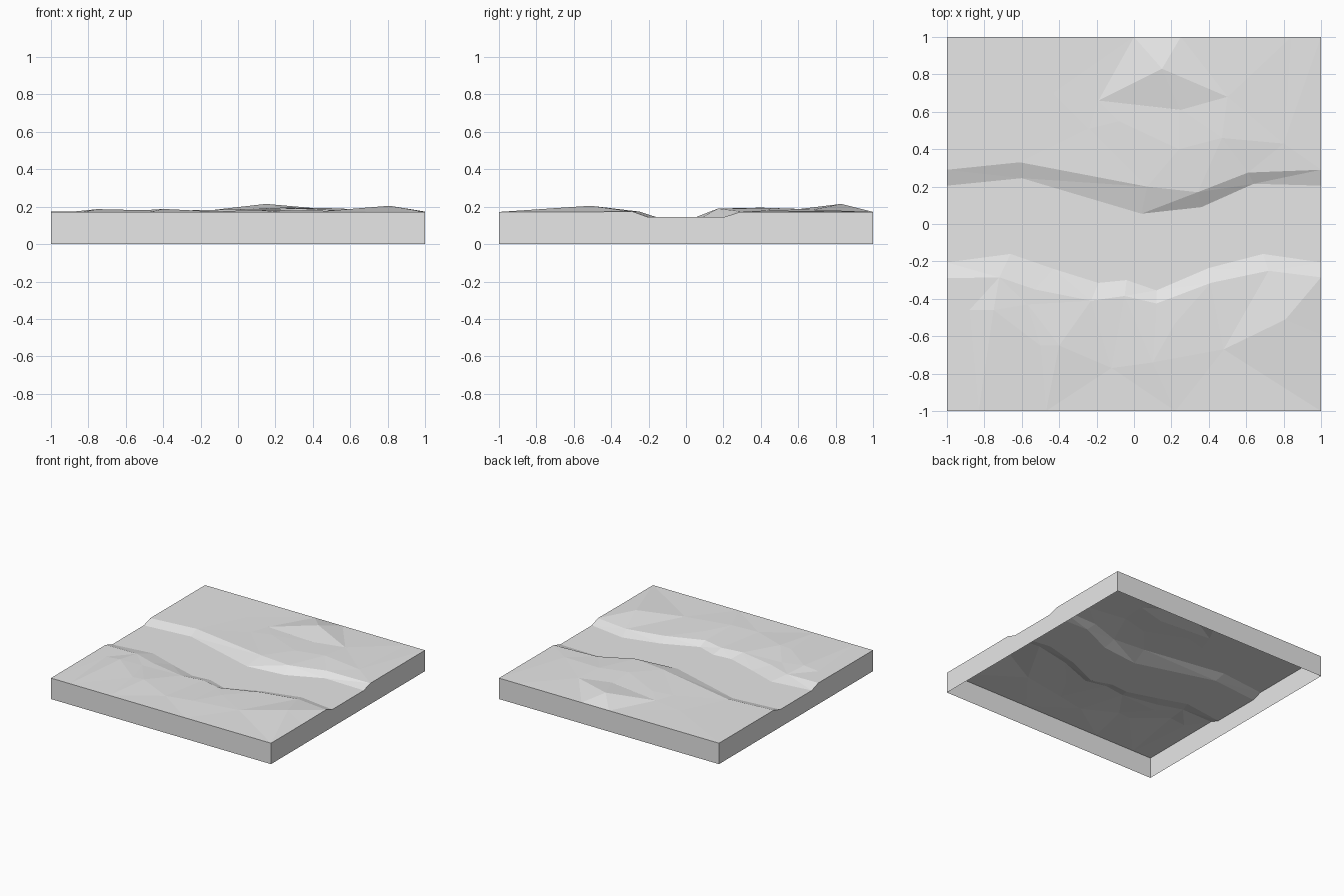
import bpy
import bmesh
from mathutils import Vector
from mathutils.geometry import delaunay_2d_cdt

if "Cube" in bpy.data.objects:
    bpy.data.objects.remove(bpy.data.objects["Cube"], do_unlink=True)

RIM = 0.172   # height of the tile border
BED = 0.145   # height of the flat river bed

points, heights, edges = [], [], []


def add_point(x, y, z):
    """Store one ground point, reusing a point that is already there."""
    p = Vector((x, y))
    for i, q in enumerate(points):
        if (p - q).length < 0.001:
            return i
    points.append(p)
    heights.append(z)
    return len(points) - 1


def add_line(coords, z=None):
    """Store a crease line; points carry their own height unless z is given."""
    ids = [add_point(c[0], c[1], c[2] if z is None else z) for c in coords]
    edges.extend(zip(ids, ids[1:]))


# River banks: bed edge and upper lip on each side
add_line([(-1, .205), (-.6, .245), (.04, .055), (.36, .09), (.64, .215), (1, .205)], BED)
add_line([(-1, -.205), (-.66, -.16), (-.43, -.24), (-.19, -.315), (-.04, -.3),
          (.12, -.355), (.4, -.235), (.69, -.16), (1, -.205)], BED)
add_line([(-1, .29, RIM), (-.61, .33, .174), (.07, .2, .187), (.34, .17, .19),
          (.61, .275, .177), (1, .29, RIM)])
add_line([(-1, -.29), (-.72, -.285), (-.53, -.35), (-.23, -.41), (-.05, -.385),
          (.12, -.425), (.41, -.315), (.72, -.25), (1, -.285)], RIM + .002)

# Square border, stepping down where the river crosses it
add_line([(-1, .29), (-1, 1), (0, 1), (.25, 1), (.84, 1), (1, 1), (1, .29)], RIM)
add_line([(-1, -.29), (-1, -1), (-.83, -1), (-.47, -1), (.22, -1), (1, -1),
          (1, -.59), (1, -.285)], RIM)
for x in (-1, 1):
    lip = -.29 if x < 0 else -.285
    add_line([(x, .29), (x, .205), (x, -.205), (x, lip)], RIM)

# North hill with a steep southern face
add_line([(0, 1, RIM), (-.19, .66, .176), (.25, .61, .188), (.15, .83, .215), (.25, 1, RIM)])
add_line([(.15, .83, .215), (-.19, .66, .176)])
# Low rolling ground north of the river
add_line([(-.24, .51, .177), (-.08, .55, .183), (.24, .61, .188), (.47, .46, .193)])
add_line([(.07, .2, .187), (.24, .4, .195), (.47, .46, .193)])
add_line([(.61, .275, .177), (.8, .43, .18), (.84, 1, RIM)])
add_line([(-.43, .7, .174), (-.24, .51, .177)])
add_point(.5, .68, .184)

# South-east hill
add_line([(.72, -.25, RIM), (.81, -.51, .205), (.48, -.67, .178), (.72, -.25, RIM)])
add_line([(.81, -.51, .205), (1, -.59, RIM)])
# South-west mounds
add_line([(-.05, -.385, RIM), (-.12, -.77, .174), (.1, -.74, .183), (.22, -.53, .18)])
add_line([(-.23, -.41, RIM), (-.12, -.77, .174), (-.47, -1, RIM)])
add_line([(-.23, -.41, RIM), (-.4, -.65, .188), (-.47, -1, RIM)])
add_line([(-.57, -.43, .175), (-.5, -.65, .181), (-.4, -.65, .188)])
add_line([(-.72, -.285, RIM), (-.88, -.46, .174), (-.75, -.46, .187), (-.57, -.43, .175)])
add_line([(-.75, -.46, .187), (-.83, -1, RIM)])

# Triangulate the ground
verts, _, faces, origins, _, _ = delaunay_2d_cdt(points, edges, [], 0, 0.0001)
bm = bmesh.new()
ground = []
for v, source in zip(verts, origins):
    if source:
        z = heights[source[0]]
    else:
        z = RIM + .008
    ground.append(bm.verts.new((v.x, v.y, z)))
for f in faces:
    bm.faces.new([ground[i] for i in f])
bm.normal_update()
for f in bm.faces:
    if f.normal.z < 0:
        f.normal_flip()

# Thin outer walls down to the floor, open underneath
floor = {}


def foot(v):
    if v not in floor:
        floor[v] = bm.verts.new((v.co.x, v.co.y, 0))
    return floor[v]


for e in [e for e in bm.edges if e.is_boundary]:
    loop = e.link_loops[0]
    a, b = loop.vert, loop.link_loop_next.vert
    bm.faces.new((b, a, foot(a), foot(b)))

mesh = bpy.data.meshes.new("river_tile")
bm.to_mesh(mesh)
bm.free()
tile = bpy.data.objects.new("river_tile", mesh)
bpy.context.collection.objects.link(tile)

# Plain grey stone
stone = bpy.data.materials.new("light_grey")
stone.use_nodes = True
colour = (0.8, 0.8, 0.8, 1)
stone.diffuse_color = colour
stone.node_tree.nodes["Principled BSDF"].inputs["Base Color"].default_value = colour
mesh.materials.append(stone)
